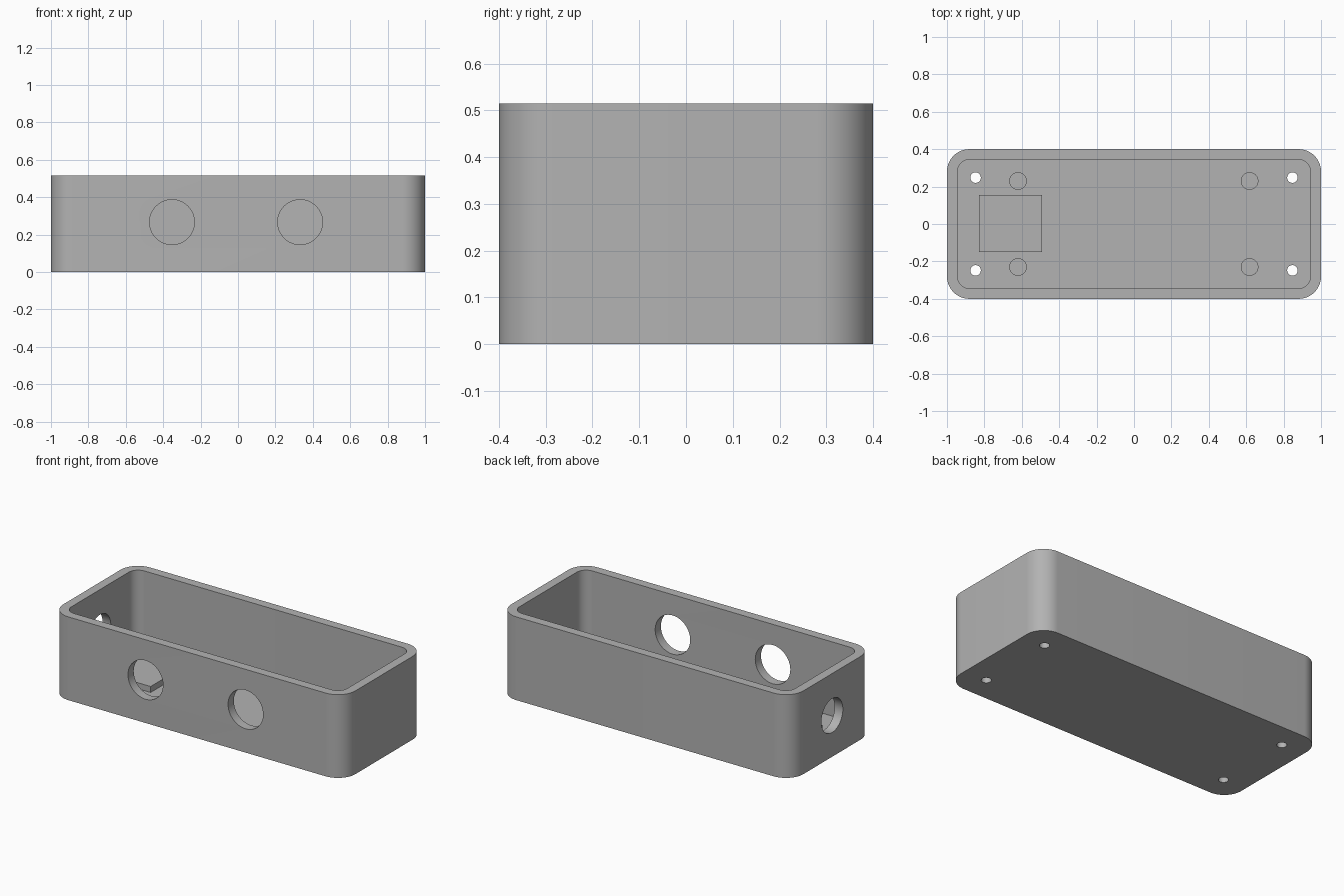
import bpy, bmesh, math
from mathutils import Matrix

if "Cube" in bpy.data.objects:
    bpy.data.objects.remove(bpy.data.objects["Cube"])

LENGTH, WIDTH, HEIGHT = 2.0, 0.8, 0.515
WALL, RADIUS = 0.056, 0.12

grey = bpy.data.materials.new("plastic_grey")
grey.use_nodes = True
grey.diffuse_color = (0.45, 0.45, 0.45, 1)
grey.node_tree.nodes["Principled BSDF"].inputs["Base Color"].default_value = grey.diffuse_color


def finish(name, bm):
    bmesh.ops.recalc_face_normals(bm, faces=bm.faces)
    mesh = bpy.data.meshes.new(name)
    bm.to_mesh(mesh)
    bm.free()
    obj = bpy.data.objects.new(name, mesh)
    bpy.context.collection.objects.link(obj)
    mesh.materials.append(grey)
    return obj


def rounded_prism(name, length, width, radius, z0, z1, steps=16):
    """Upright prism with a rounded rectangular outline."""
    bm = bmesh.new()
    outline = []
    for i, (sx, sy) in enumerate([(1, 1), (-1, 1), (-1, -1), (1, -1)]):
        for k in range(steps + 1):
            a = math.pi / 2 * (i + k / steps)
            outline.append(bm.verts.new((sx * (length / 2 - radius) + radius * math.cos(a),
                                         sy * (width / 2 - radius) + radius * math.sin(a), z0)))
    base = bm.faces.new(outline)
    top = bmesh.ops.extrude_face_region(bm, geom=[base])["geom"]
    bmesh.ops.translate(bm, vec=(0, 0, z1 - z0),
                        verts=[v for v in top if isinstance(v, bmesh.types.BMVert)])
    return finish(name, bm)


def cylinder(name, centre, radius, depth, axis="Z"):
    bm = bmesh.new()
    turn = {"X": Matrix.Rotation(math.pi / 2, 4, "Y"),
            "Y": Matrix.Rotation(math.pi / 2, 4, "X"), "Z": Matrix()}[axis]
    bmesh.ops.create_cone(bm, cap_ends=True, segments=48, radius1=radius, radius2=radius,
                          depth=depth, matrix=Matrix.Translation(centre) @ turn)
    return finish(name, bm)


def smooth(obj):
    bpy.ops.object.select_all(action="DESELECT")
    obj.select_set(True)
    bpy.context.view_layer.objects.active = obj
    bpy.ops.object.shade_smooth_by_angle(angle=math.radians(30))


# Open box body
body = rounded_prism("enclosure_body", LENGTH, WIDTH, RADIUS, 0, HEIGHT)
cutters = [rounded_prism("cavity_cutter", LENGTH - 2 * WALL, WIDTH - 2 * WALL,
                         RADIUS - WALL, WALL, HEIGHT + 0.1)]

# Two round openings in the front, one in the right end
for x in (-0.353, 0.332):
    cutters.append(cylinder("front_hole_cutter", (x, -WIDTH / 2, 0.267), 0.12, 0.2, "Y"))
cutters.append(cylinder("end_hole_cutter", (-LENGTH / 2, 0, 0.255), 0.105, 0.2, "X"))

# Screw holes through the floor
for x in (-0.847, 0.847):
    for y in (-0.248, 0.248):
        cutters.append(cylinder("screw_hole_cutter", (x, y, 0), 0.028, 0.3))

bpy.context.view_layer.objects.active = body
for cutter in cutters:
    cut = body.modifiers.new(cutter.name, "BOOLEAN")
    cut.operation = "DIFFERENCE"
    cut.solver = "EXACT"
    cut.object = cutter
    bpy.ops.object.modifier_apply(modifier=cut.name)
    bpy.data.objects.remove(cutter)
smooth(body)

# Standoff pegs on the floor
PEG_TOP = 0.12
for x in (-0.62, 0.618):
    for y in (-0.23, 0.23):
        smooth(cylinder("standoff_peg", (x, y, (PEG_TOP + WALL) / 2), 0.047, PEG_TOP - WALL))

# Low raised pad on the floor
bm = bmesh.new()
bmesh.ops.create_cube(bm, size=1, matrix=Matrix.Translation((-0.66, 0.002, 0.074))
                      @ Matrix.Diagonal((0.335, 0.305, 0.038, 1)))
finish("floor_pad", bm)
